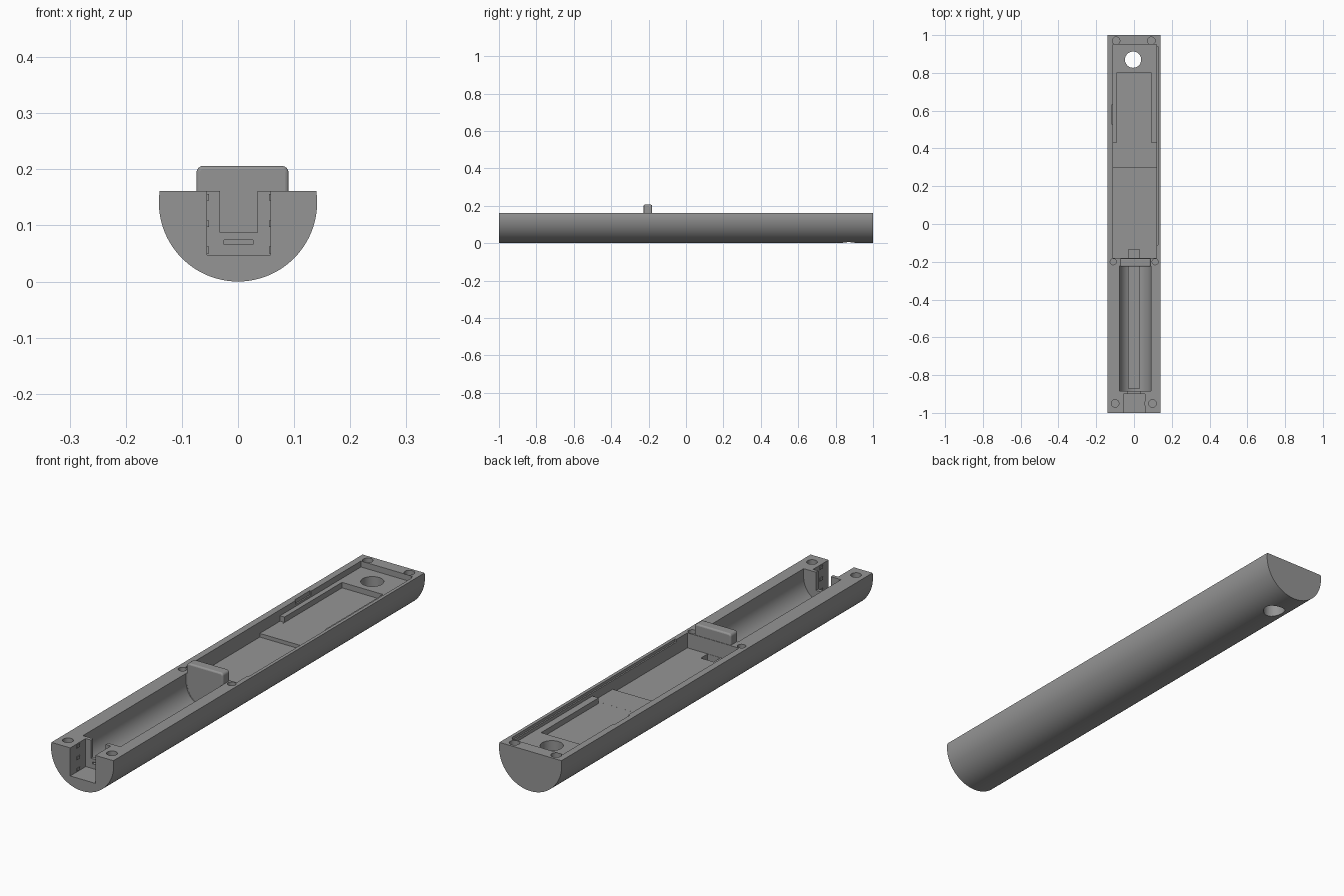
import bpy, bmesh, math

if "Cube" in bpy.data.objects:
    bpy.data.objects.remove(bpy.data.objects["Cube"])

grey = bpy.data.materials.new("mid grey")
grey.diffuse_color = (0.3, 0.3, 0.3, 1)
grey.use_nodes = True
grey.node_tree.nodes["Principled BSDF"].inputs["Base Color"].default_value = grey.diffuse_color


def prism(name, pts, axis, a, b):
    """Extrude a 2D profile: axis 'y' uses (x, z), 'x' uses (y, z), 'z' uses (x, y)."""
    place = {'y': lambda p, t: (p[0], t, p[1]),
             'x': lambda p, t: (t, p[0], p[1]),
             'z': lambda p, t: (p[0], p[1], t)}[axis]
    bm = bmesh.new()
    lo = [bm.verts.new(place(p, a)) for p in pts]
    hi = [bm.verts.new(place(p, b)) for p in pts]
    bm.faces.new(lo)
    bm.faces.new(hi[::-1])
    n = len(pts)
    for i in range(n):
        j = (i + 1) % n
        bm.faces.new((lo[j], lo[i], hi[i], hi[j]))
    bmesh.ops.recalc_face_normals(bm, faces=bm.faces)
    mesh = bpy.data.meshes.new(name)
    bm.to_mesh(mesh)
    bm.free()
    ob = bpy.data.objects.new(name, mesh)
    bpy.context.collection.objects.link(ob)
    mesh.materials.append(grey)
    return ob


def box(name, x0, x1, y0, y1, z0, z1):
    return prism(name, [(x0, y0), (x1, y0), (x1, y1), (x0, y1)], 'z', z0, z1)


def arc(cx, cy, r, a0, a1, n):
    return [(cx + r * math.cos(math.radians(a0 + (a1 - a0) * i / n)),
             cy + r * math.sin(math.radians(a0 + (a1 - a0) * i / n))) for i in range(n + 1)]


def disc(name, x, y, r, z0, z1):
    return prism(name, arc(x, y, r, 0, 360, 32)[:-1], 'z', z0, z1)


def activate(ob):
    bpy.ops.object.select_all(action='DESELECT')
    ob.select_set(True)
    bpy.context.view_layer.objects.active = ob


def cut(ob, cutter):
    mod = ob.modifiers.new("cut", 'BOOLEAN')
    mod.operation = 'DIFFERENCE'
    mod.solver = 'EXACT'
    mod.object = cutter
    activate(ob)
    bpy.ops.object.modifier_apply(modifier=mod.name)
    bpy.data.objects.remove(cutter)


TOP = 0.3   # cutters reach well above the rim

# Half-round shell with a flat rim just above its widest line
R = 0.141
over = math.degrees(math.asin((0.161 - R) / R))
shell = prism("shell", arc(0, R, R, 180 - over, 360 + over, 96), 'y', -1, 1)

# Cylindrical cell bay
cx, cz, cr = 0.006, 0.125, 0.084
bay = [(cx - cr, TOP)] + arc(cx, cz, cr, 180, 360, 48) + [(cx + cr, TOP)]
cut(shell, prism("cell_bay", bay, 'y', -0.885, -0.222))

# Stepped electronics bay: low floor, raised floor, ledge level
steps = [(-0.18, TOP), (-0.18, 0.1), (0.3, 0.1), (0.3, 0.115), (0.43, 0.115),
         (0.43, 0.137), (0.95, 0.137), (0.95, TOP)]
cut(shell, prism("electronics_bay", steps, 'x', -0.112, 0.12))
cut(shell, box("board_recess", -0.092, 0.092, 0.42, 0.8, 0.1148, TOP))

# Shallow recesses along the bay walls
cut(shell, box("right_recess", 0.11, 0.126, -0.11, 0.94, 0.15, TOP))
cut(shell, box("left_recess", -0.118, -0.1, 0.53, 0.63, 0.145, TOP))

# Wire channel along the cell bay and under the divider
cut(shell, box("wire_channel", -0.03, 0.028, -0.87, -0.135, 0.033, 0.075))
cut(shell, box("wire_exit", -0.03, 0.028, -0.179, -0.135, 0.06, 0.2))

# Open pocket at the front end, slot and slit through its back wall
cut(shell, box("front_pocket", -0.055, 0.058, -1.1, -0.9, 0.047, TOP))
cut(shell, box("wall_slot", -0.032, 0.035, -0.92, -0.87, 0.087, TOP))
cut(shell, box("wall_slit", -0.025, 0.027, -0.92, -0.86, 0.066, 0.074))

# Round opening through the floor
cut(shell, disc("button_hole", -0.005, 0.87, 0.043, -0.1, TOP))

# Screw holes in the rim
for x, y, r in [(-0.095, 0.97, 0.02), (0.092, 0.97, 0.02),
                (-0.11, -0.2, 0.016), (0.112, -0.2, 0.016),
                (-0.1, -0.95, 0.02), (0.098, -0.95, 0.02)]:
    cut(shell, disc("screw_hole", x, y, r, 0.11, TOP))
activate(shell)
bpy.ops.object.shade_smooth_by_angle(angle=math.radians(30))

# Divider between bays: round bottom, raised soft-edged top
r = 0.012
prof = (arc(0.008, 0.125, 0.082, 180, 360, 32)
        + arc(0.09 - r, 0.206 - r, r, 0, 90, 6)
        + arc(-0.074 + r, 0.206 - r, r, 90, 180, 6))
divider = prism("divider", prof, 'y', -0.226, -0.182)
bev = divider.modifiers.new("soft_edges", 'BEVEL')
bev.width = 0.006
bev.segments = 3
bev.limit_method = 'ANGLE'
bev.angle_limit = math.radians(40)
activate(divider)
bpy.ops.object.shade_smooth_by_angle(angle=math.radians(30))

# Small grip nubs on the pocket walls
for x in (-0.055, 0.058):
    for z in (0.056, 0.103, 0.15):
        box("pocket_nub", x - 0.003, x + 0.003, -0.96, -0.94, z - 0.006, z + 0.006)
